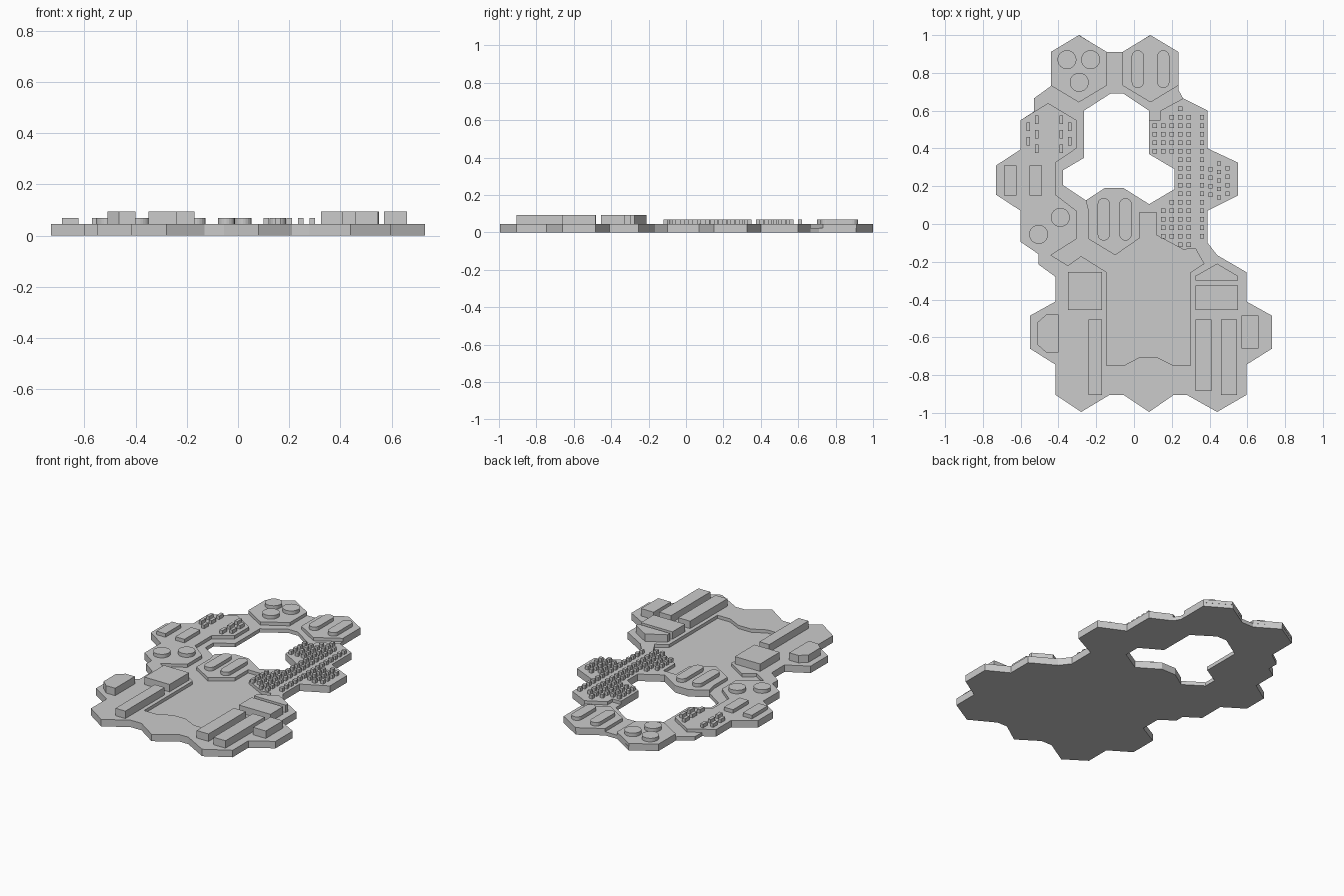
import bpy
import bmesh
import math
from mathutils import Vector

cube = bpy.data.objects.get("Cube")
if cube:
    bpy.data.objects.remove(cube, do_unlink=True)

# Level heights
GROUND_TOP = 0.024
DECK_TOP = 0.045
LOW_TOP = 0.068
TALL_TOP = 0.093

# Single flat colour
grey = bpy.data.materials.new("light_grey")
grey.use_nodes = True
colour = (0.6, 0.6, 0.6, 1)
grey.diffuse_color = colour
grey.node_tree.nodes["Principled BSDF"].inputs["Base Color"].default_value = colour


def finish(name, bm):
    """Turn a bmesh into a flat shaded object with the shared material."""
    bmesh.ops.recalc_face_normals(bm, faces=bm.faces[:])
    mesh = bpy.data.meshes.new(name)
    bm.to_mesh(mesh)
    bm.free()
    mesh.materials.append(grey)
    obj = bpy.data.objects.new(name, mesh)
    bpy.context.scene.collection.objects.link(obj)
    return obj


def add_prism(bm, loops, bottom, top):
    """Fill one or more outlines (the later ones are holes) and raise them."""
    edges = []
    for loop in loops:
        verts = [bm.verts.new((x, y, bottom)) for x, y in loop]
        edges += [bm.edges.new((verts[i - 1], verts[i])) for i in range(len(verts))]
    filled = bmesh.ops.triangle_fill(bm, edges=edges, use_beauty=True)
    faces = [f for f in filled["geom"] if isinstance(f, bmesh.types.BMFace)]
    raised = bmesh.ops.extrude_face_region(bm, geom=faces, use_keep_orig=True)
    moved = [v for v in raised["geom"] if isinstance(v, bmesh.types.BMVert)]
    bmesh.ops.translate(bm, verts=moved, vec=Vector((0, 0, top - bottom)))


def prism(name, loops, bottom, top):
    bm = bmesh.new()
    add_prism(bm, loops, bottom, top)
    return finish(name, bm)


def group(name, outlines, top):
    """Several separate raised shapes on the deck, kept as one object."""
    bm = bmesh.new()
    for outline in outlines:
        add_prism(bm, [outline], DECK_TOP, top)
    return finish(name, bm)


def scaled(points):
    """Outline points are written in hundredths."""
    return [(x / 100, y / 100) for x, y in points]


def rectangle(x, y, width, depth):
    w, d = width / 2, depth / 2
    return [(x - w, y - d), (x + w, y - d), (x + w, y + d), (x - w, y + d)]


def disc(x, y, radius=0.05, sides=32):
    turn = 2 * math.pi / sides
    return [(x + radius * math.cos(i * turn), y + radius * math.sin(i * turn))
            for i in range(sides)]


def capsule(x, y, width, depth, steps=10):
    radius = width / 2
    reach = depth / 2 - radius
    outline = []
    for side, start in ((1, 0), (-1, math.pi)):
        for i in range(steps + 1):
            angle = start + math.pi * i / steps
            outline.append((x + radius * math.cos(angle),
                            y + side * reach + radius * math.sin(angle)))
    return outline


def hexagon(x, y, half_width=0.148, radius=0.178):
    half = radius / 2
    right = [(x + half_width, y - half), (x + half_width, y + half), (x, y + radius)]
    left = [(x - half_width, y + half), (x - half_width, y - half), (x, y - radius)]
    return right + left


# Outer rim shared by the ground and the deck: west side, south side, east side
west_rim = scaled([
    (-60, 55), (-60, 39.5), (-73, 31), (-73, 15.5), (-60, 7), (-60, -9.5),
    (-50.5, -16), (-50.5, -21.5), (-41.5, -28), (-41.5, -41), (-55, -48.5),
    (-55, -66), (-41.5, -74.5), (-41.5, -90.5)])
south_rim = scaled([
    (-28, -99.5), (-13, -90.5), (-5.5, -90.5), (8, -99.5), (21, -90.5),
    (28, -90.5), (44, -99.5)])
east_rim = scaled([
    (59.5, -90.5), (59.5, -74.5), (73, -66), (73, -48.5), (59.5, -41),
    (59.5, -25.5), (44, -16.5), (39, -10), (39, 7), (55, 15), (55, 32.5),
    (39, 40), (39, 60), (26, 66.5)])
rim = west_rim + south_rim + east_rim

# Tops of the two northern tiles, in the ground outline
north_rim = scaled([
    (23.5, 71), (23.5, 91), (8.5, 100), (-6, 91), (-14.5, 91), (-29, 100),
    (-44, 91), (-44, 73), (-53, 66.5), (-53, 59.5)])

# Opening through the plate: the south-east run is shared with the deck
opening_shared = scaled([
    (8, 37), (21.5, 29), (21.5, 18.5), (8, 10.5), (-5.5, 19), (-15.5, 19),
    (-25.5, 12.5)])
opening_rest = scaled([
    (-37.5, 20.5), (-37.5, 28.5), (-26.5, 35), (-26.5, 60), (-12.5, 69),
    (-5.5, 69), (8, 60)])

# Inner edge of the deck around the sunken court
court = scaled([
    (-24, 6), (-24, -8), (-10, -16.5), (3, -7.5), (3, 6), (12, 6), (12, -6),
    (26, -13.5), (32.5, -13), (37, -21), (30, -25.5), (30, -75), (21, -75),
    (12, -70.5), (3, -70.5), (-5.5, -75), (-14.5, -75), (-14.5, -25.5),
    (-28, -17), (-35, -22), (-44, -16.5)])
west_inner = scaled([
    (-30.5, -8), (-30.5, 7), (-41.5, 15.5), (-41.5, 32.5), (-30.5, 40),
    (-30.5, 55), (-45.5, 64)])
north_east_step = scaled([(14, 60), (14, 55), (8, 55)])

# Ground plate and raised deck
prism("ground_plate", [rim + north_rim, opening_shared + opening_rest], 0, GROUND_TOP)
prism("raised_deck", [rim + north_east_step + opening_shared + court + west_inner],
      GROUND_TOP, DECK_TOP)
for side, x in (("right", -0.292), ("left", 0.087)):
    prism("back_tile_" + side, [hexagon(x, 0.822)], GROUND_TOP, DECK_TOP)

# Round and rounded low blocks
group("back_discs", [disc(-0.355, 0.87), disc(-0.23, 0.87), disc(-0.29, 0.75)], LOW_TOP)
group("side_discs", [disc(-0.39, 0.035), disc(-0.505, -0.055)], LOW_TOP)
group("back_capsules", [capsule(x, 0.82, 0.065, 0.2) for x in (0.02, 0.155)], LOW_TOP)
group("middle_capsules", [capsule(x, 0.025, 0.065, 0.225) for x in (-0.16, -0.045)], LOW_TOP)
group("side_blocks", [rectangle(x, 0.23, 0.065, 0.16) for x in (-0.655, -0.52)], LOW_TOP)

# Short bars in four columns
bars = []
for x, rows in ((-0.56, 2), (-0.515, 3), (-0.385, 3), (-0.34, 2)):
    for i in range(rows):
        offset = (i - (rows - 1) / 2) * 0.077
        bars.append(rectangle(x, 0.476 + offset, 0.02, 0.045))
group("short_bars", bars, LOW_TOP)

# Field of small square studs: column position, top row, number of studs
PITCH = 0.045
stud_runs = [
    (0.11, 0.52, 4), (0.155, 0.52, 4), (0.2, 0.565, 5), (0.155, 0.07, 4),
    (0.2, 0.115, 5), (0.245, 0.61, 17), (0.29, 0.565, 16), (0.36, 0.565, 15),
    (0.405, 0.29, 4), (0.45, 0.32, 5), (0.495, 0.295, 4)]
studs = [rectangle(x, top - i * PITCH, 0.022, 0.022)
         for x, top, count in stud_runs for i in range(count)]
group("studs", studs, LOW_TOP)

# Tall blocks around the court
group("left_tall_blocks", [
    scaled([(32.5, -30), (55, -30), (55, -27.5), (44, -21), (32.5, -27.5)]),
    rectangle(0.437, -0.39, 0.225, 0.13),
    rectangle(0.367, -0.695, 0.085, 0.38),
    rectangle(0.502, -0.705, 0.085, 0.4),
    rectangle(0.615, -0.572, 0.09, 0.175)], TALL_TOP)
group("right_tall_blocks", [
    rectangle(-0.26, -0.355, 0.18, 0.2),
    rectangle(-0.205, -0.705, 0.07, 0.4),
    scaled([(-40, -48), (-46.5, -48), (-51, -52), (-51, -64), (-46.5, -68),
            (-40, -68)])], TALL_TOP)
